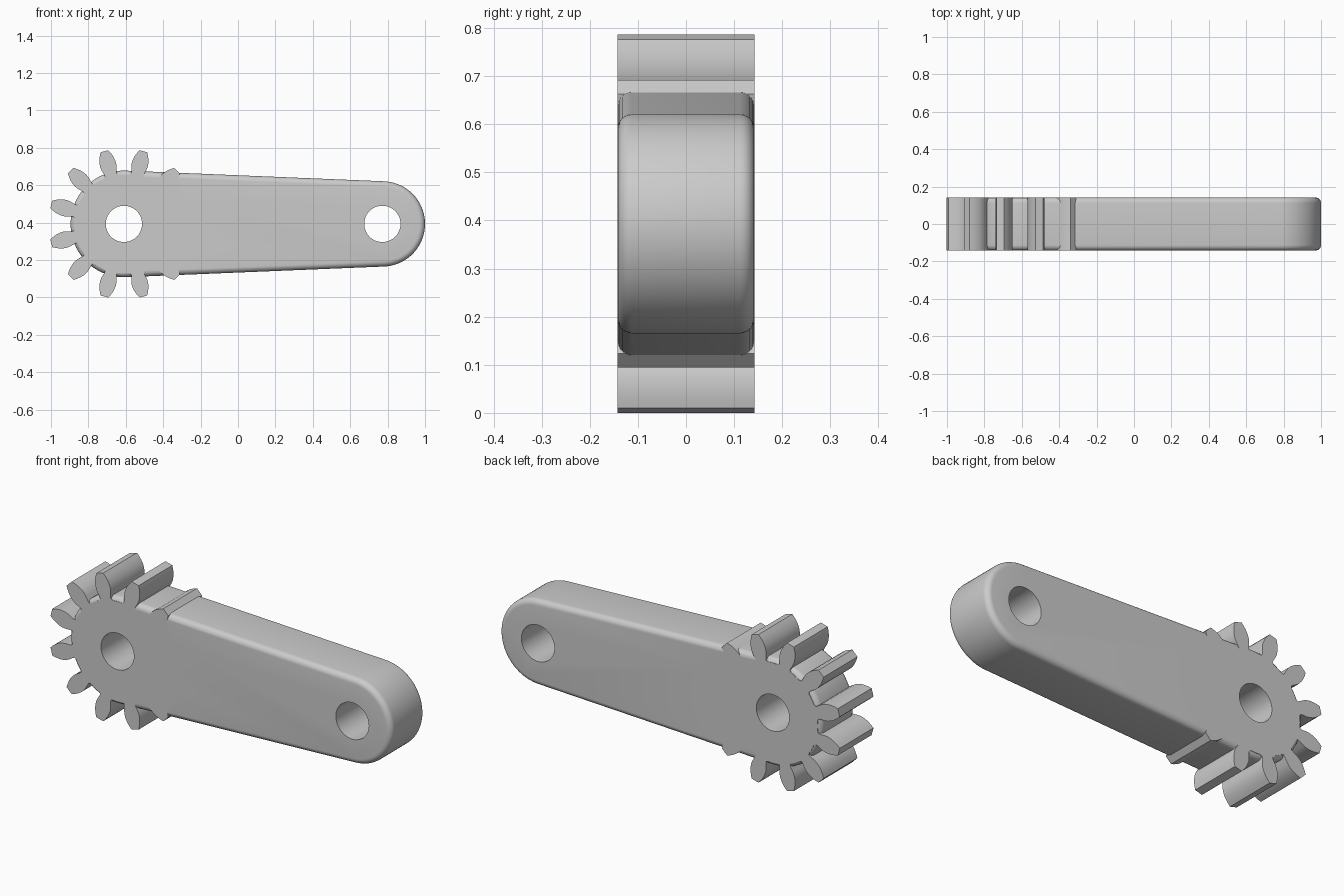
import bpy, bmesh
from math import sin, cos, tau, radians, asin, pi
from mathutils import Vector

cube = bpy.data.objects.get("Cube")
if cube:
    bpy.data.objects.remove(cube)

HALF = 0.142                       # half thickness along y
Z = 0.393                          # axis height
GEAR_X, TIP_X = -0.61, 0.772       # hole centres
GEAR_R, TIP_R = 0.285, 0.228       # arm end radii
HOLE_R, ROOT_R, TEETH = 0.097, 0.265, 12

grey = bpy.data.materials.new("light grey")
grey.use_nodes = True
colour = (0.6, 0.6, 0.6, 1)
grey.diffuse_color = colour
grey.node_tree.nodes["Principled BSDF"].inputs["Base Color"].default_value = colour


def arc(cx, r, a0, a1, n):
    """Points on a circle arc in the xz plane."""
    angles = [a0 + (a1 - a0) * i / n for i in range(n + 1)]
    return [(cx + r * cos(a), Z + r * sin(a)) for a in angles]


def plate(name, outline, half, bevel=0):
    """Extrude an xz outline along y, optionally rounding both rims."""
    bm = bmesh.new()
    face = bm.faces.new([bm.verts.new((x, -half, z)) for x, z in outline])
    ext = bmesh.ops.extrude_face_region(bm, geom=[face])
    moved = [v for v in ext["geom"] if isinstance(v, bmesh.types.BMVert)]
    bmesh.ops.translate(bm, vec=(0, 2 * half, 0), verts=moved)
    bmesh.ops.recalc_face_normals(bm, faces=bm.faces)
    if bevel:
        rims = [e for e in bm.edges if abs(e.verts[0].co.y - e.verts[1].co.y) < 1e-5]
        bmesh.ops.bevel(bm, geom=rims, offset=bevel, segments=6,
                        profile=0.5, affect='EDGES')
    mesh = bpy.data.meshes.new(name)
    bm.to_mesh(mesh)
    bm.free()
    ob = bpy.data.objects.new(name, mesh)
    bpy.context.collection.objects.link(ob)
    mesh.materials.append(grey)
    return ob


def combine(target, other, operation):
    mod = target.modifiers.new(operation.title(), 'BOOLEAN')
    mod.operation, mod.object, mod.solver = operation, other, 'EXACT'
    bpy.context.view_layer.objects.active = target
    bpy.ops.object.modifier_apply(modifier=mod.name)
    bpy.data.objects.remove(other)


# Tapered arm: two round ends joined by tangent lines
tilt = asin((GEAR_R - TIP_R) / (TIP_X - GEAR_X))
top = pi / 2 - tilt
lever = plate("gear_lever",
              arc(TIP_X, TIP_R, -top, top, 40) + arc(GEAR_X, GEAR_R, top, tau - top, 48),
              HALF, 0.03)

# Gear: tooth flank as (radius, half width), repeated around the axis
flank = [(0.27, 0.032), (0.285, 0.035), (0.305, 0.041), (0.325, 0.044),
         (0.345, 0.0425), (0.365, 0.038), (0.385, 0.030), (0.402, 0.021)]
tooth = [(r, -w) for r, w in flank] + [(r, w) for r, w in reversed(flank)]
outline = []
for i in range(TEETH):
    a = tau * (i + 0.5) / TEETH
    outline += [(GEAR_X + r * cos(a) - w * sin(a), Z + r * sin(a) + w * cos(a))
                for r, w in tooth]
    outline += arc(GEAR_X, ROOT_R, a + radians(9), a + radians(21), 3)
combine(lever, plate("gear", outline, HALF), 'UNION')

# Pin holes through both ends
for x in (GEAR_X, TIP_X):
    combine(lever, plate("hole", arc(x, HOLE_R, 0, tau * 47 / 48, 47), 0.3), 'DIFFERENCE')

bpy.ops.object.select_all(action='DESELECT')
lever.select_set(True)
bpy.context.view_layer.objects.active = lever
bpy.ops.object.shade_smooth_by_angle(angle=radians(28))
